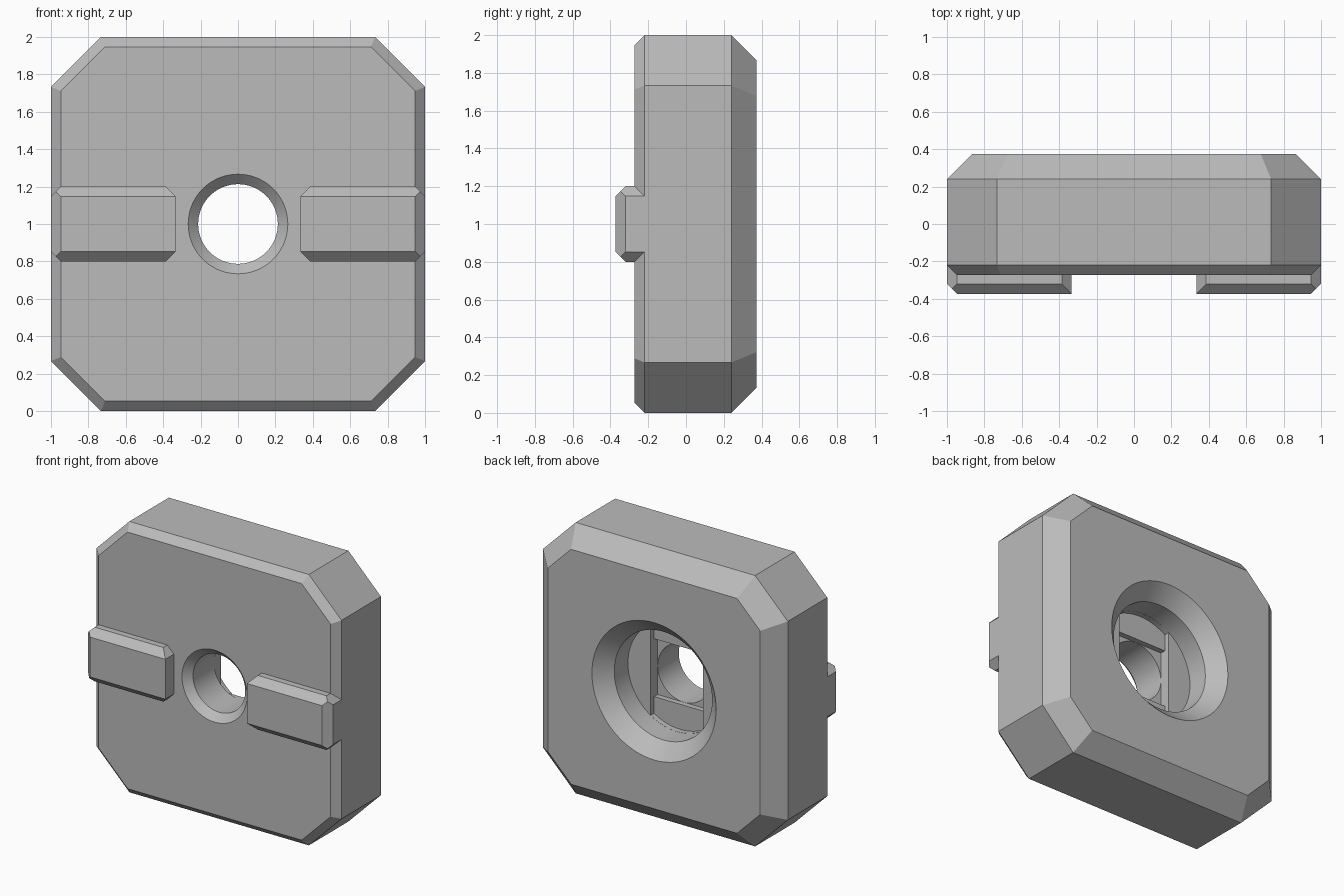
import bpy
import bmesh
from math import cos, sin, tau, tan, radians
from mathutils import Vector

if "Cube" in bpy.data.objects:
    bpy.data.objects.remove(bpy.data.objects["Cube"])

grey = bpy.data.materials.new("mid_grey")
grey.use_nodes = True
grey.diffuse_color = (0.5, 0.5, 0.5, 1)
grey.node_tree.nodes["Principled BSDF"].inputs["Base Color"].default_value = grey.diffuse_color

MID = 1.0            # height of the centre line
FRONT, BACK = -0.273, 0.373
SMALL, LARGE = 0.053, 0.133   # front and back chamfers


def octagon(inset):
    """Square outline with cut corners, offset inwards."""
    a = 1 - inset
    b = 0.733 - inset * tan(radians(22.5))
    return [(a, -b), (a, b), (b, a), (-b, a), (-a, b), (-a, -b), (-b, -a), (b, -a)]


def circle(r, n=72):
    return [(r * cos(tau * i / n), r * sin(tau * i / n)) for i in range(n)]


def rectangle(x0, x1, h):
    return [(x0, -h), (x1, -h), (x1, h), (x0, h)]


def loft(name, stations, clips=()):
    """Join outlines placed along y, then trim with planes (point, normal)."""
    bm = bmesh.new()
    rings = [[bm.verts.new((x, y, z)) for x, z in pts] for y, pts in stations]
    n = len(rings[0])
    for a, b in zip(rings, rings[1:]):
        for i in range(n):
            j = (i + 1) % n
            bm.faces.new((a[i], a[j], b[j], b[i]))
    bm.faces.new(rings[0])
    bm.faces.new(rings[-1])
    for point, normal in clips:
        cut = bmesh.ops.bisect_plane(
            bm, geom=bm.verts[:] + bm.edges[:] + bm.faces[:], dist=1e-5,
            plane_co=Vector(point), plane_no=Vector(normal).normalized(), clear_outer=True)
        edges = [e for e in cut["geom_cut"] if isinstance(e, bmesh.types.BMEdge)]
        bmesh.ops.holes_fill(bm, edges=[e for e in edges if e.is_boundary], sides=0)
    bmesh.ops.recalc_face_normals(bm, faces=bm.faces[:])
    mesh = bpy.data.meshes.new(name)
    bm.to_mesh(mesh)
    bm.free()
    mesh.materials.append(grey)
    obj = bpy.data.objects.new(name, mesh)
    obj.location.z = MID
    bpy.context.collection.objects.link(obj)
    return obj


# Chamfered block
body = loft("body", [
    (FRONT, octagon(SMALL)), (FRONT + SMALL, octagon(0)),
    (BACK - LARGE, octagon(0)), (BACK, octagon(LARGE))])

# Screw hole: front countersink, bore, wide recess, back countersink
HOLE, HEAD = 0.213, 0.4
FLOOR = BACK - 0.267
STEP = 0.04
bore = loft("bore_cutter", [
    (FRONT - 0.1, circle(0.267 + 0.1)), (FRONT + SMALL, circle(HOLE)),
    (FLOOR, circle(HOLE)), (FLOOR, circle(HEAD)),
    (BACK - 0.107, circle(HEAD)), (BACK + 0.1, circle(HEAD + 0.207))])

# Stepped ledges under the recess: a slot, then a square
slot = loft("slot_cutter", [(FLOOR - STEP, circle(HEAD - 0.001)), (FLOOR + 0.05, circle(HEAD - 0.001))],
            [((s * (HOLE + 0.001), 0, 0), (s, 0, 0)) for s in (-1, 1)])
side = HOLE + 0.0005
square = loft("square_cutter", [(FLOOR - 2 * STEP, rectangle(-side, side, side)),
                                (FLOOR + 0.03, rectangle(-side, side, side))])

bpy.context.view_layer.objects.active = body
for cutter in (bore, slot, square):
    cutter.hide_render = True
    mod = body.modifiers.new("cut", "BOOLEAN")
    mod.operation = "DIFFERENCE"
    mod.solver = "EXACT"
    mod.object = cutter
    bpy.ops.object.modifier_apply(modifier=mod.name)
    bpy.data.objects.remove(cutter)

# Raised keys on the front, chamfered along the exposed edges
KEY_FRONT, INNER, HALF = -0.373, 0.333, 0.2
for name, s in (("left_key", 1), ("right_key", -1)):
    clips = [((s * (1 - SMALL), KEY_FRONT, 0), (s, -1, 0))]
    for v in (-1, 1):
        edge = v * (HALF - SMALL)
        clips += [((0, KEY_FRONT, edge), (0, -1, v)),
                  ((s, 0, edge), (s, 0, v)),
                  ((s * INNER, 0, edge), (-s, 0, v))]
    outline = rectangle(s * INNER, s, HALF)
    loft(name, [(KEY_FRONT, outline), (FRONT + SMALL, outline)], clips)

# Smooth the round walls, keep the chamfers crisp
for obj in bpy.context.selected_objects:
    obj.select_set(False)
body.select_set(True)
bpy.ops.object.shade_smooth_by_angle(angle=radians(25))
